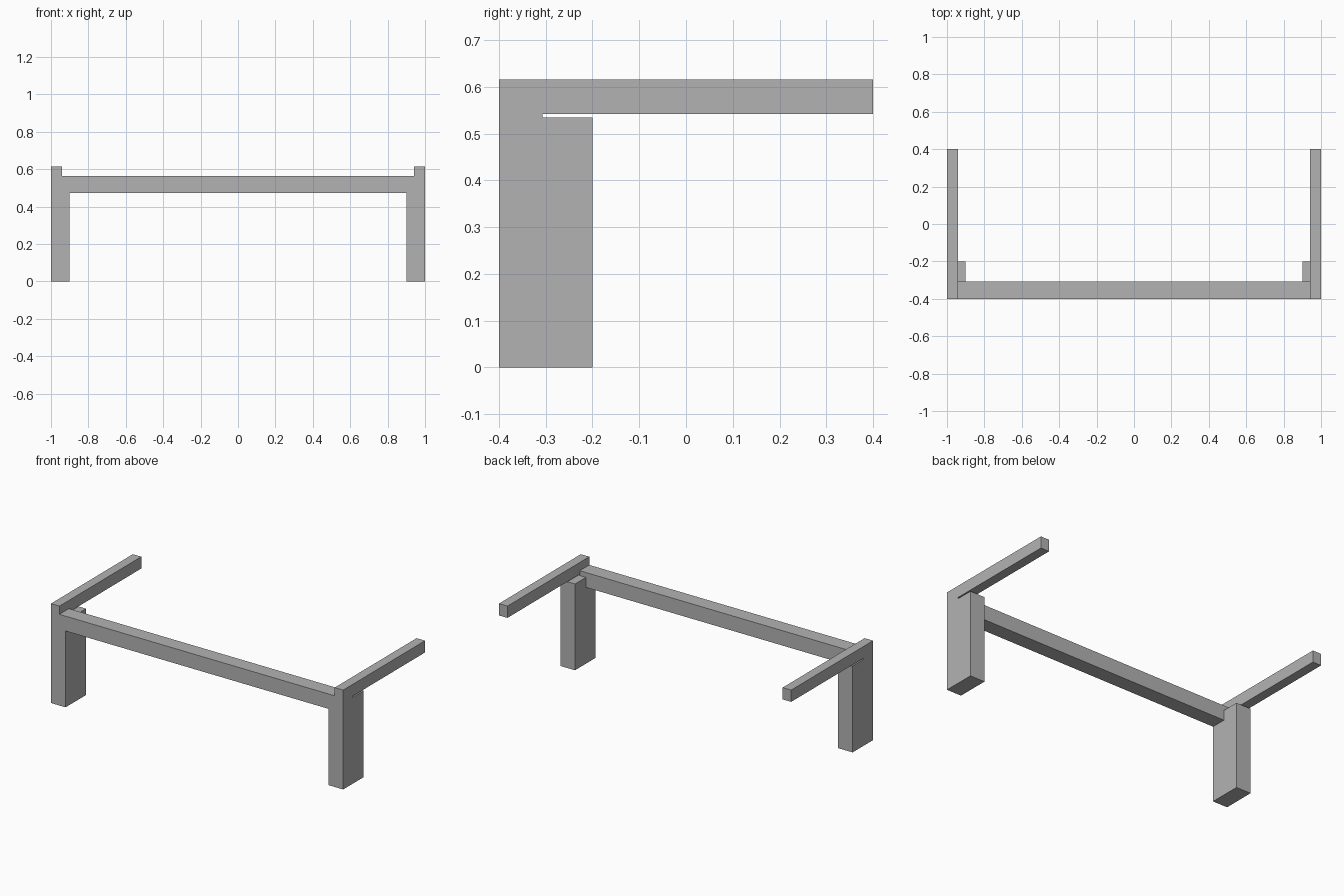
import bpy

cube = bpy.data.objects.get("Cube")
if cube:
    bpy.data.objects.remove(cube, do_unlink=True)

# Single grey material
grey = bpy.data.materials.new("plain grey")
grey.use_nodes = True
colour = (0.45, 0.45, 0.45, 1)
grey.diffuse_color = colour
grey.node_tree.nodes["Principled BSDF"].inputs["Base Color"].default_value = colour


def box(name, low, high):
    """Axis-aligned box between two corners."""
    centre = [(a + b) / 2 for a, b in zip(low, high)]
    bpy.ops.mesh.primitive_cube_add(size=1, location=centre)
    part = bpy.context.object
    part.name = name
    part.scale = [b - a for a, b in zip(low, high)]
    bpy.ops.object.transform_apply(location=True, rotation=False, scale=True)
    part.data.materials.append(grey)
    return part


FRONT = -0.4

# Cross beam joining both posts
box("cross_beam", (-1, FRONT, 0.472), (1, -0.307, 0.564))

# Post and side rail on each side
for side, sign in (("left", 1), ("right", -1)):
    def side_box(name, inner, y_back, z_low, z_high):
        x_low, x_high = sorted((sign * inner, sign))
        box(f"{side}_{name}", (x_low, FRONT, z_low), (x_high, y_back, z_high))

    side_box("post", 0.9, -0.2, 0, 0.534)
    side_box("side_rail", 0.942, 0.4, 0.542, 0.615)
